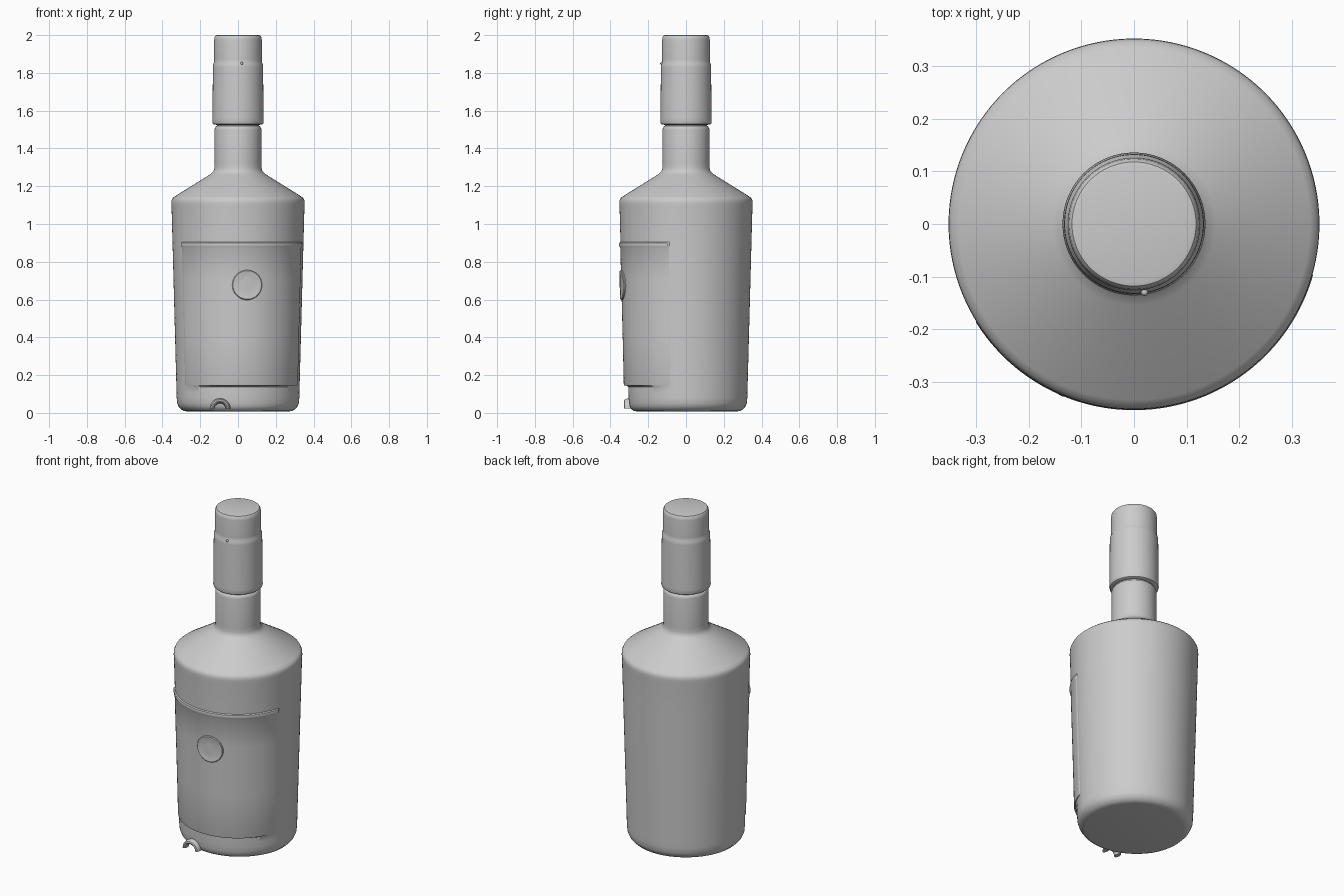
import bpy, bmesh, math
from mathutils import Vector, Matrix

if "Cube" in bpy.data.objects:
    bpy.data.objects.remove(bpy.data.objects["Cube"])

SEG = 128
TURN = math.radians(8)          # label faces slightly right of the front


def finish(name, bm, angle=35):
    bmesh.ops.recalc_face_normals(bm, faces=bm.faces)
    me = bpy.data.meshes.new(name)
    bm.to_mesh(me)
    bm.free()
    ob = bpy.data.objects.new(name, me)
    bpy.context.collection.objects.link(ob)
    bpy.context.view_layer.objects.active = ob
    bpy.ops.object.select_all(action='DESELECT')
    ob.select_set(True)
    bpy.ops.object.shade_smooth_by_angle(angle=math.radians(angle))
    return ob


def lathe(profile):
    bm = bmesh.new()
    rings = []
    for r, z in profile:
        rings.append([bm.verts.new((r * math.cos(i * math.tau / SEG),
                                    r * math.sin(i * math.tau / SEG), z)) for i in range(SEG)])
    for a, b in zip(rings, rings[1:]):
        for i in range(SEG):
            j = (i + 1) % SEG
            bm.faces.new((a[i], a[j], b[j], b[i]))
    bm.faces.new(rings[0])
    bm.faces.new(rings[-1])
    return bm


def wall(z):
    return 0.324 + (0.352 - 0.324) * (z - 0.06) / 1.04


def on_wall(a, z, lift):
    # a is measured from the front, positive to the right
    r = wall(z) + lift
    return Vector((r * math.sin(a), -r * math.cos(a), z))


# bottle glass: base, tapered wall, shoulder, neck
body = lathe([(0.27, 0.008), (0.285, 0.01), (0.30, 0.017), (0.314, 0.032), (0.322, 0.05),
              (wall(0.08), 0.08), (wall(0.11), 0.11), (wall(0.138), 0.138), (wall(0.15), 0.15),
              (wall(0.4), 0.4), (wall(0.7), 0.7), (wall(0.9), 0.9), (wall(1.09), 1.09),
              (0.353, 1.11), (0.352, 1.125), (0.346, 1.137), (0.335, 1.146),
              (0.155, 1.258), (0.138, 1.27), (0.129, 1.281), (0.125, 1.297), (0.124, 1.32),
              (0.124, 1.50), (0.122, 1.51), (0.116, 1.517), (0.112, 1.52), (0.112, 1.54)])
# shallow recess in the base below the label
for v in body.verts:
    if v.co.z < 0.14:
        a = math.atan2(v.co.x, -v.co.y) - TURN
        if abs(a) < 1.2:
            d = 0.021 * math.cos(a / 1.2 * math.pi / 2)
            d *= min(1, 0.4 + v.co.z / 0.08)
            r = v.co.xy.length
            v.co.x *= (r - d) / r
            v.co.y *= (r - d) / r
finish("bottle_body", body)

# stopper sleeve with a step near the top
finish("cap", lathe([(0.11, 1.525), (0.126, 1.526), (0.133, 1.53), (0.136, 1.538), (0.135, 1.56),
                     (0.133, 1.83), (0.132, 1.845), (0.127, 1.855), (0.1265, 1.87),
                     (0.126, 1.975), (0.124, 1.99), (0.118, 1.998), (0.11, 2.0)]))


# wrap-around label as a closed shell; rows are (height, lift)
def wrap(name, rows, half, cols=72):
    bm = bmesh.new()
    grid = []
    for z, lift in rows:
        row = []
        for i in range(cols + 1):
            a = -half + 2 * half * i / cols
            edge = 0.0 if i in (0, cols) else 1.0
            row.append(bm.verts.new(on_wall(a + TURN, z, lift if edge else -0.004)))
        grid.append(row)
    for r0, r1 in zip(grid, grid[1:]):
        for i in range(cols):
            bm.faces.new((r0[i], r0[i + 1], r1[i + 1], r1[i]))
    for i in range(cols):               # closed back
        bm.faces.new((grid[0][i], grid[0][i + 1], grid[-1][i + 1], grid[-1][i]))
    for k in (0, cols):
        bm.faces.new([row[k] for row in grid])
    return finish(name, bm, 40)


wrap("label", [(0.144, -0.024), (0.145, 0.0015), (0.15, 0.003), (0.4, 0.002), (0.7, 0.002),
               (0.872, 0.002), (0.88, 0.006), (0.89, 0.008), (0.9, 0.006), (0.908, -0.004)],
     math.radians(68))

# round seal following the label curve
seal = bmesh.new()
prev = None
for rad, lift in [(0.08, -0.004), (0.079, 0.007), (0.075, 0.011), (0.069, 0.011), (0.062, 0.009), (0.03, 0.009)]:
    ring = []
    for i in range(48):
        t = i * math.tau / 48
        ring.append(seal.verts.new(on_wall(TURN + 0.003 + rad * math.cos(t) / 0.342,
                                           0.677 + rad * math.sin(t), lift)))
    if prev:
        for i in range(48):
            j = (i + 1) % 48
            seal.faces.new((prev[i], prev[j], ring[j], ring[i]))
    prev = ring
seal.faces.new(prev)
finish("seal", seal)

# small arched lip at the foot of the base
lip = bmesh.new()
prev = None
for k in range(17):
    t = math.pi * k / 16
    ring = []
    for i in range(12):
        p = math.tau * i / 12
        rr = 0.042 + 0.013 * math.cos(p)
        ring.append(lip.verts.new((-0.095 + rr * math.cos(t),
                                   -0.303 + 0.025 * math.sin(p), 0.022 + rr * math.sin(t))))
    if prev:
        for i in range(12):
            j = (i + 1) % 12
            lip.faces.new((prev[i], prev[j], ring[j], ring[i]))
    else:
        lip.faces.new(ring)
    prev = ring
lip.faces.new(prev)
finish("base_lip", lip)

# tiny stud on the cap step
stud = bmesh.new()
bmesh.ops.create_uvsphere(stud, u_segments=12, v_segments=8, radius=0.007,
                          matrix=Matrix.Translation((0.02, -0.13, 1.85)))
finish("cap_stud", stud)
